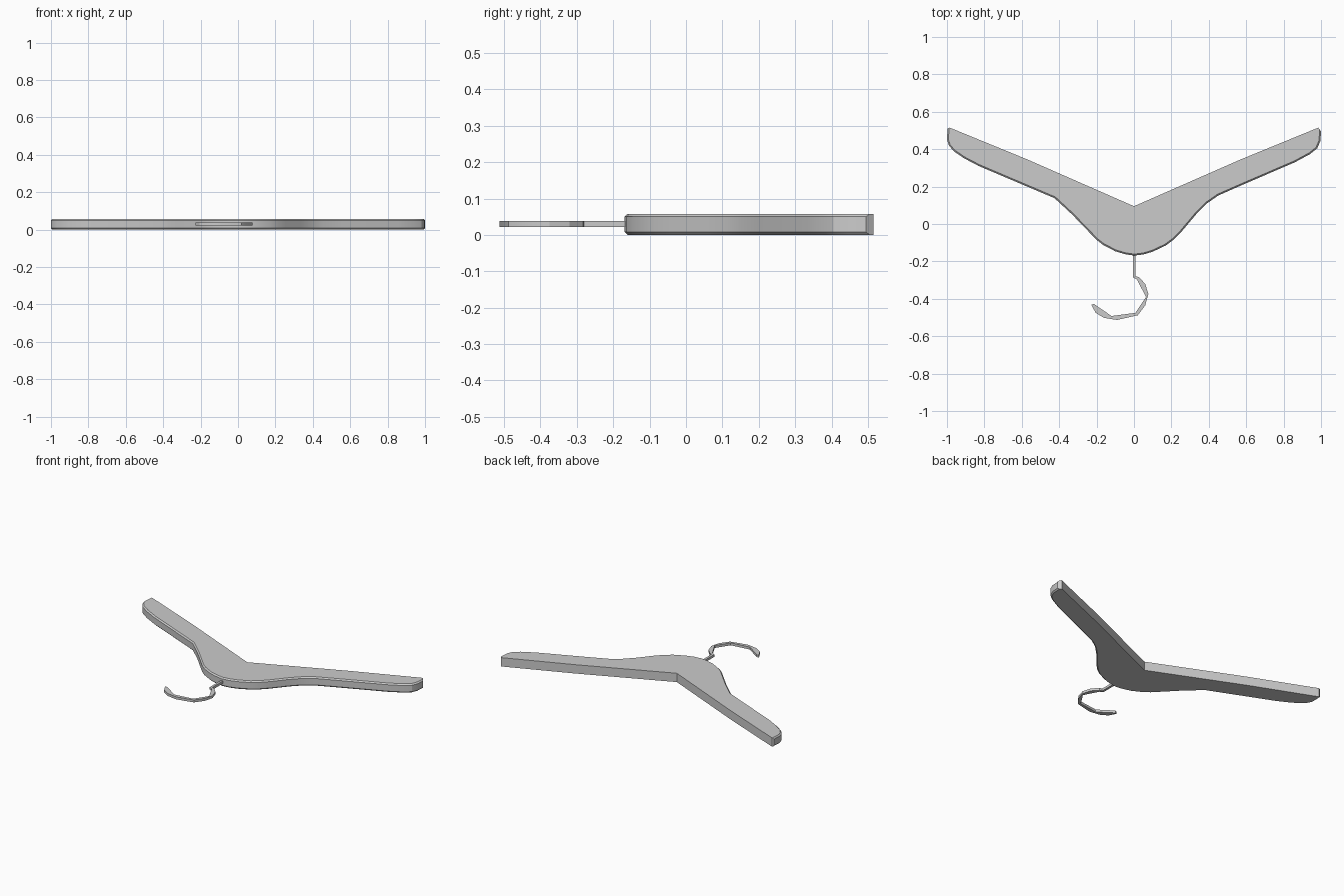
import bpy, bmesh
from mathutils import Vector

if "Cube" in bpy.data.objects:
    bpy.data.objects.remove(bpy.data.objects["Cube"])


def extrude_outline(name, pts, z0, z1, bevel, pick):
    """Flat outline in xy extruded to a slab; rim edges chosen by pick are bevelled."""
    bm = bmesh.new()
    face = bm.faces.new([bm.verts.new((x, y, z0)) for x, y in pts])
    ext = bmesh.ops.extrude_face_region(bm, geom=[face])
    verts = [g for g in ext["geom"] if isinstance(g, bmesh.types.BMVert)]
    bmesh.ops.translate(bm, verts=verts, vec=Vector((0, 0, z1 - z0)))
    if not any(len(f.verts) > 4 and f.calc_center_median().z < z0 + 1e-5 for f in bm.faces):
        bm.faces.new([v for v in bm.verts if abs(v.co.z - z0) < 1e-5])
    bmesh.ops.recalc_face_normals(bm, faces=bm.faces)
    rim = []
    for e in bm.edges:
        if abs(e.verts[0].co.z - e.verts[1].co.z) < 1e-6:
            side = [f for f in e.link_faces if abs(f.normal.z) < 0.5]
            if side and pick(side[0].normal):
                rim.append(e)
    bmesh.ops.bevel(bm, geom=rim, offset=bevel, segments=1, affect='EDGES', clamp_overlap=True)
    bmesh.ops.recalc_face_normals(bm, faces=bm.faces)
    me = bpy.data.meshes.new(name)
    bm.to_mesh(me)
    bm.free()
    ob = bpy.data.objects.new(name, me)
    bpy.context.collection.objects.link(ob)
    bpy.context.view_layer.objects.active = ob
    ob.select_set(True)
    bpy.ops.object.shade_smooth_by_angle(angle=0.45)
    ob.select_set(False)
    return ob


# wooden body: straight inner edges, curved shoulders and rounded arm tips
body = [(0, 0.095), (-0.57, 0.345), (-0.985, 0.515), (-0.997, 0.51),
        (-1.0, 0.45), (-0.99, 0.42), (-0.965, 0.39), (-0.91, 0.352), (-0.83, 0.31),
        (-0.425, 0.138), (-0.33, 0.05), (-0.20, -0.085), (-0.165, -0.112),
        (-0.10, -0.146), (-0.05, -0.161), (0, -0.169), (0.05, -0.163),
        (0.10, -0.148), (0.17, -0.115), (0.21, -0.085), (0.255, -0.04),
        (0.335, 0.055), (0.39, 0.11), (0.45, 0.152), (0.57, 0.205),
        (0.86, 0.33), (0.94, 0.373), (0.98, 0.405), (0.997, 0.445),
        (1.0, 0.495), (0.985, 0.515), (0.57, 0.345)]
extrude_outline("hanger_body", body, 0.002, 0.06, 0.008, lambda n: n.y < 0.3)

# metal hook: straight stem and faceted open curve, one thin flat piece
hook = [(-0.006, -0.14), (-0.006, -0.285), (0.016, -0.297), (0.064, -0.39),
        (0.008, -0.475), (-0.12, -0.492), (-0.215, -0.427), (-0.228, -0.432),
        (-0.205, -0.475), (-0.16, -0.502), (-0.09, -0.513), (0.02, -0.488),
        (0.06, -0.435), (0.077, -0.375), (0.06, -0.32), (0.025, -0.283),
        (0.009, -0.28), (0.009, -0.14)]
extrude_outline("hook", hook, 0.022, 0.038, 0.003, lambda n: False)

# sit the model on the floor
bpy.data.objects["hanger_body"].location.z = -0.002
